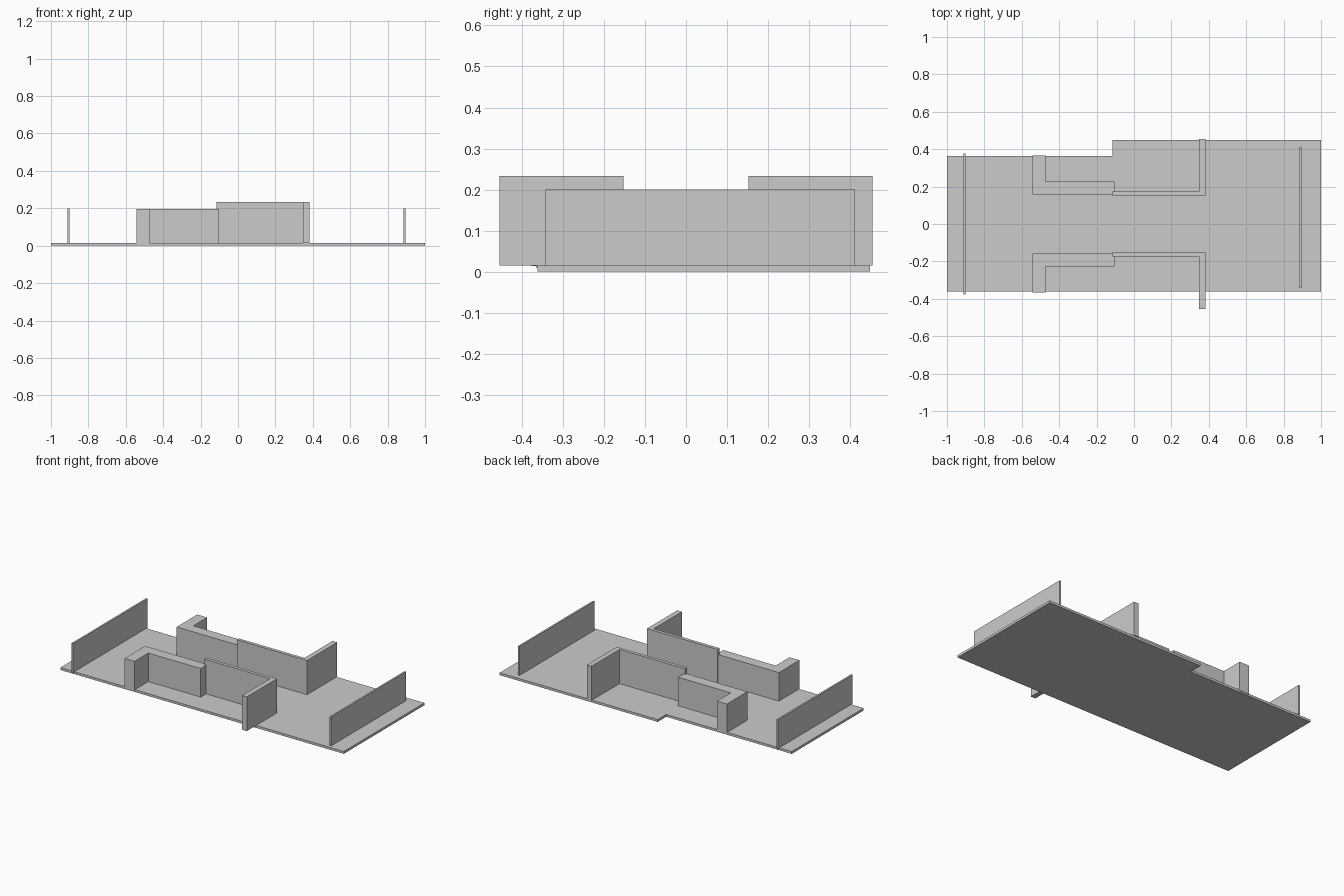
import bpy, bmesh

if "Cube" in bpy.data.objects:
    bpy.data.objects.remove(bpy.data.objects["Cube"])


def prism(name, outline, z0, z1):
    """Extrude a flat outline (x, y) from z0 up to z1."""
    bm = bmesh.new()
    face = bm.faces.new([bm.verts.new((x, y, z0)) for x, y in outline])
    top = bmesh.ops.extrude_face_region(bm, geom=[face])["geom"]
    verts = [v for v in top if isinstance(v, bmesh.types.BMVert)]
    bmesh.ops.translate(bm, verts=verts, vec=(0, 0, z1 - z0))
    bmesh.ops.recalc_face_normals(bm, faces=bm.faces)
    mesh = bpy.data.meshes.new(name)
    bm.to_mesh(mesh)
    bm.free()
    obj = bpy.data.objects.new(name, mesh)
    bpy.context.collection.objects.link(obj)
    return obj


def rect(x0, x1, y0, y1):
    return [(x0, y0), (x1, y0), (x1, y1), (x0, y1)]


# Stepped floor slab
prism("floor", [(-1, -0.362), (1, -0.362), (1, 0.449), (-0.115, 0.449),
                (-0.115, 0.363), (-1, 0.363)], 0, 0.015)

# Thin end walls
prism("left_end_wall", rect(-0.912, -0.901, -0.377, 0.377), 0.013, 0.199)
prism("right_end_wall", rect(0.885, 0.896, -0.342, 0.412), 0.015, 0.2)

# L-shaped walls along both sides of the passage
thick_wall = [(-0.544, 0.159), (-0.104, 0.159), (-0.104, 0.227),
              (-0.474, 0.227), (-0.474, 0.366), (-0.544, 0.366)]
tall_wall = [(-0.115, 0.152), (0.381, 0.152), (0.381, 0.455),
             (0.348, 0.455), (0.348, 0.173), (-0.115, 0.173)]
for side, s in (("back", 1), ("front", -1)):
    prism(side + "_thick_wall", [(x, s * y) for x, y in thick_wall], 0.010, 0.197)
    prism(side + "_tall_wall", [(x, s * y) for x, y in tall_wall], 0.015, 0.233)
